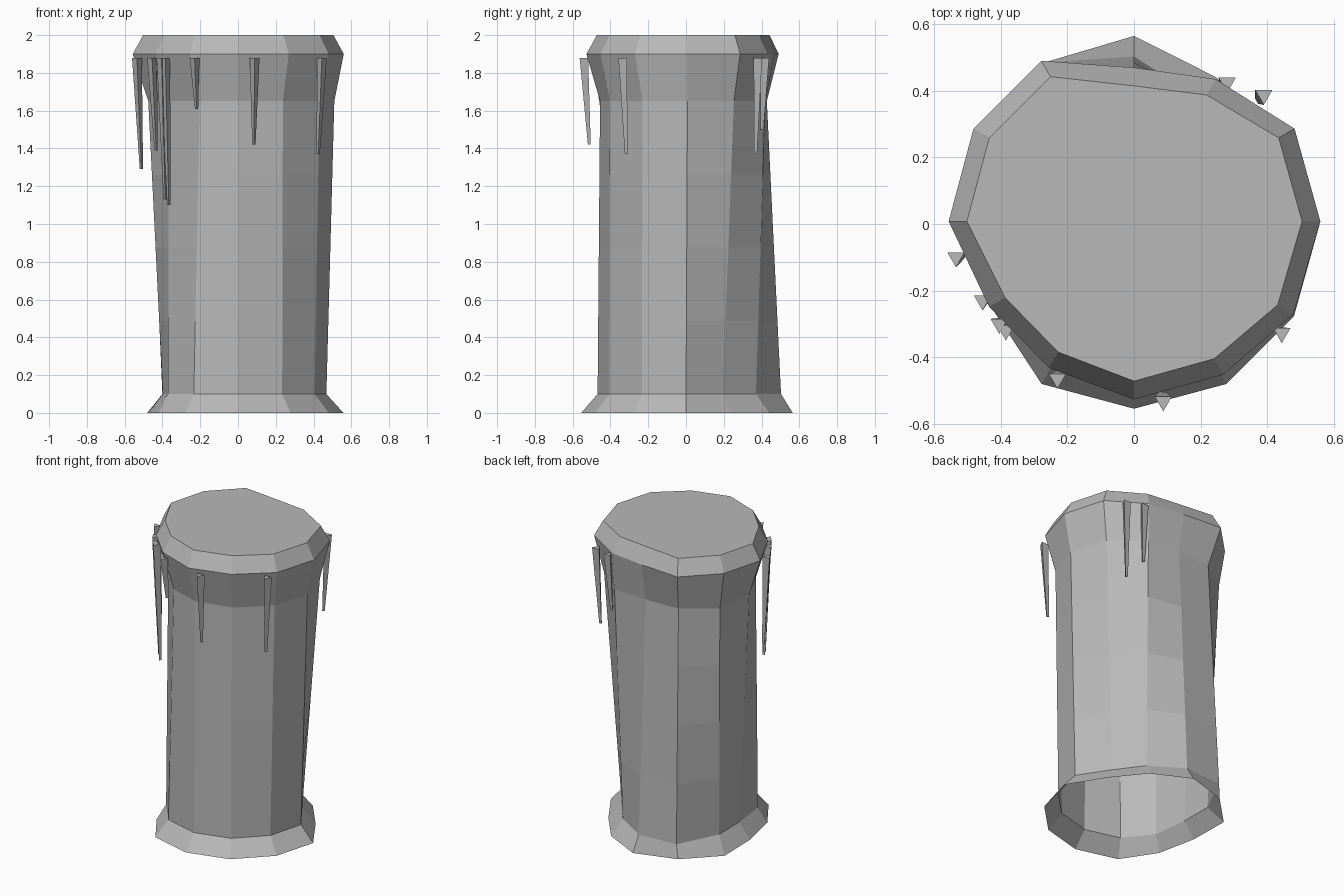
import bpy
import bmesh
from math import cos, sin, radians
from mathutils import Vector

cube = bpy.data.objects.get("Cube")
if cube:
    bpy.data.objects.remove(cube, do_unlink=True)

grey = bpy.data.materials.new("wax_grey")
grey.use_nodes = True
colour = (0.48, 0.48, 0.48, 1)
grey.diffuse_color = colour
shader = next(n for n in grey.node_tree.nodes if n.type == 'BSDF_PRINCIPLED')
shader.inputs["Base Color"].default_value = colour


def ring(centre, radius, sides, start=0, nudges=None):
    """Polygon ring; nudges push single corners, keyed by their angle."""
    points = []
    for i in range(sides):
        angle = start + i * 360 // sides
        dx, dy = (nudges or {}).get(angle, (0, 0))
        a = radians(angle)
        points.append(Vector(centre) + Vector((radius * cos(a) + dx, radius * sin(a) + dy, 0)))
    return points


def between(low, high, steps):
    """Evenly spaced rings between two rings, ends left out."""
    return [[p.lerp(q, s / steps) for p, q in zip(low, high)] for s in range(1, steps)]


def loft(name, rings, cap_bottom):
    """Skin stacked rings from bottom to top, always closing the top."""
    bm = bmesh.new()
    loops = [[bm.verts.new(p) for p in r] for r in rings]
    for low, high in zip(loops, loops[1:]):
        count = len(low)
        for i in range(count):
            j = (i + 1) % count
            bm.faces.new((low[i], low[j], high[j], high[i]))
    bm.faces.new(loops[-1])
    if cap_bottom:
        bm.faces.new(list(reversed(loops[0])))
    mesh = bpy.data.meshes.new(name)
    bm.to_mesh(mesh)
    bm.free()
    mesh.materials.append(grey)
    obj = bpy.data.objects.new(name, mesh)
    bpy.context.collection.objects.link(obj)
    return obj


# Uneven twelve-sided pillar, open underneath, with flared foot and brim
foot_dents = {0: (.003, 0), 180: (.08, 0), 210: (.06, .015), 30: (-.07, -.04),
              60: (-.03, -.04), 90: (0, .01)}
ankle_dents = {180: (.07, 0), 210: (.035, 0), 150: (.005, -.015), 120: (-.035, .08),
               90: (0, .035), 60: (-.024, -.035), 30: (-.065, -.039)}
neck_dents = {0: (.035, 0), 330: (.02, 0), 30: (.02, .008), 270: (0, .012), 240: (.035, .012),
              210: (.045, .012), 150: (-.033, .03), 90: (0, -.055)}
brim_dents = {0: (.003, 0), 90: (0, -.095), 60: (-.033, -.055), 270: (0, .022),
              300: (-.01, .022), 240: (.023, .042), 210: (.047, .022), 330: (-.003, 0)}
foot = ring((0, 0, 0), .555, 12, nudges=foot_dents)
ankle = ring((0, 0, .1), .468, 12, nudges=ankle_dents)
neck = ring((0, .008, 1.65), .475, 12, nudges=neck_dents)
brim = ring((0, .008, 1.9), .557, 12, nudges=brim_dents)
top_rim = ring((0, .008, 2), .502, 12, nudges=brim_dents)
loft("pillar", [foot, ankle, *between(ankle, neck, 4), neck, brim, top_rim], False)

# Three-sided drips under the brim: x, y and tip height, leaning inward
drips = [(-.535, -.1, 1.29), (-.455, -.23, 1.39), (-.405, -.3, 1.13),
         (-.385, -.32, 1.1), (-.23, -.465, 1.61), (.088, -.533, 1.42),
         (.444, -.328, 1.37), (.28, .425, 1.5), (.39, .388, 1.37)]
for number, (x, y, tip) in enumerate(drips, 1):
    top = Vector((x, y, 1.88))
    inward = -Vector((x, y, 0)).normalized() * .024
    bottom = Vector((x, y, tip)) + inward
    loft(f"drip_{number}", [ring(bottom, .01, 3, 30), ring(top, .03, 3, 30)], True)
